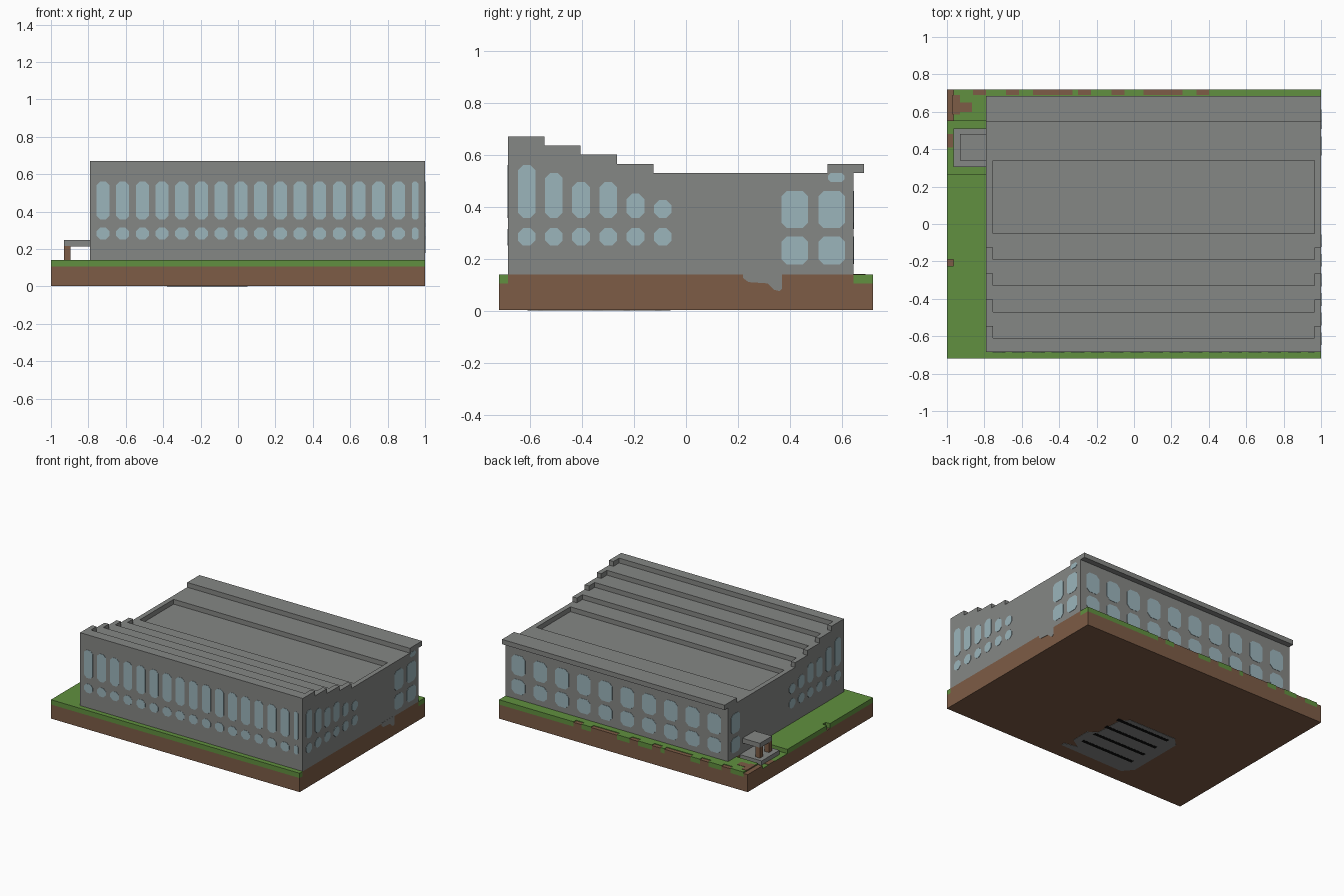
import bpy
import bmesh

cube = bpy.data.objects.get("Cube")
if cube:
    bpy.data.objects.remove(cube)


def material(name, rgb):
    m = bpy.data.materials.new(name)
    m.use_nodes = True
    m.diffuse_color = (*rgb, 1)
    m.node_tree.nodes["Principled BSDF"].inputs["Base Color"].default_value = (*rgb, 1)
    return m


GREY = material("stone grey", (0.235, 0.241, 0.233))
BROWN = material("soil brown", (0.205, 0.107, 0.061))
GREEN = material("grass green", (0.119, 0.279, 0.05))
GLASS = material("window blue", (0.33, 0.462, 0.5))
BLACK = material("slot black", (0.004, 0.004, 0.004))


def prism(bm, pts, axis, a, b):
    """Extrude a 2D outline along an axis; outline is (y,z), (x,z) or (x,y)."""
    def place(p, t):
        return {"x": (t, p[0], p[1]), "y": (p[0], t, p[1]), "z": (p[0], p[1], t)}[axis]
    face = bm.faces.new([bm.verts.new(place(p, a)) for p in pts])
    top = bmesh.ops.extrude_face_region(bm, geom=[face])
    for v in top["geom"]:
        if isinstance(v, bmesh.types.BMVert):
            v.co["xyz".index(axis)] = b


def box(bm, x0, x1, y0, y1, z0, z1):
    prism(bm, [(x0, y0), (x1, y0), (x1, y1), (x0, y1)], "z", z0, z1)


def finish(bm, name, mat):
    bmesh.ops.recalc_face_normals(bm, faces=bm.faces[:])
    mesh = bpy.data.meshes.new(name)
    bm.to_mesh(mesh)
    bm.free()
    mesh.materials.append(mat)
    obj = bpy.data.objects.new(name, mesh)
    bpy.context.collection.objects.link(obj)


def boxes(name, mat, items):
    bm = bmesh.new()
    for item in items:
        box(bm, *item)
    finish(bm, name, mat)


def pane(bm, axis, at, centre, width, z0, z1, cut=0.02):
    """Thin window plate with chamfered corners."""
    l, r = centre - width / 2, centre + width / 2
    c = min(cut, width * 0.3, (z1 - z0) * 0.35)
    pts = [(l + c, z0), (r - c, z0), (r, z0 + c), (r, z1 - c),
           (r - c, z1), (l + c, z1), (l, z1 - c), (l, z0 + c)]
    prism(bm, pts, axis, at - 0.002, at + 0.002)


# Main measurements
LEFT, RIGHT, FRONT, BACK = -0.79, 1.0, -0.685, 0.645
EDGE, SOIL, GROUND, STEP = 0.72, 0.105, 0.14, 0.035

# Soil block, with the footing under the building
boxes("soil_base", BROWN, [(-1, 1, -EDGE, EDGE, 0.003, SOIL),
                           (LEFT, RIGHT, FRONT, BACK, SOIL, GROUND)])

# Grass around the building, with a sunken entrance plot and a small notch
boxes("grass", GREEN, [
    (-1, 1, -EDGE, FRONT, SOIL, GROUND),
    (-0.965, LEFT, FRONT, 0.265, SOIL, GROUND),
    (-1, -0.965, FRONT, -0.225, SOIL, GROUND),
    (-1, -0.965, -0.19, 0.265, SOIL, GROUND),
    (-0.965, LEFT, 0.55, 0.69, SOIL, GROUND),
    (LEFT, 1, BACK, 0.69, SOIL, GROUND),
    (-1, LEFT, 0.265, 0.55, SOIL, SOIL + 0.004),
])

# Rear edge alternating between grass and bare soil
bare = [(-0.86, -0.79), (-0.685, -0.615), (-0.54, -0.33), (-0.3, -0.23),
        (-0.12, -0.05), (0.05, 0.26), (0.335, 0.4)]
starts = [-0.965] + [b for a, b in bare]
ends = [a for a, b in bare] + [1]
boxes("rear_grass_edge", GREEN, [(a, b, 0.69, EDGE, SOIL, GROUND)
                                 for a, b in zip(starts, ends)])
boxes("rear_bare_edge", BROWN, [(a, b, 0.69, EDGE, SOIL, GROUND - 0.004)
                                for a, b in bare])

# Bare soil patches at the rear right corner
boxes("corner_soil", BROWN, [
    (-1, -0.965, 0.55, EDGE, SOIL, GROUND - 0.01),
    (-0.97, -0.93, 0.585, 0.69, GROUND - 0.004, GROUND + 0.002),
    (-0.93, -0.865, 0.6, 0.65, GROUND - 0.004, GROUND + 0.002),
    (-1, -0.967, 0.41, 0.48, SOIL, SOIL + 0.007),
])


def roof_outline(first, last, low):
    """Side outline of the building: stepped roof, optional sunken deck."""
    pts = [(FRONT, GROUND), (FRONT, 0.67)]
    y, z = first, 0.67
    for _ in range(4):
        pts += [(y, z), (y, z - STEP)]
        y, z = y + 0.14, z - STEP
    if low:
        pts += [(-0.05, z), (-0.05, z - STEP), (last, z - STEP), (last, z)]
    return pts + [(BACK, z), (BACK, GROUND)]


# Building shell: side parapets and the stepped roof between them
bm = bmesh.new()
for a, b in ((LEFT, LEFT + STEP), (RIGHT - STEP, RIGHT)):
    prism(bm, roof_outline(-0.545, 0.34, False), "x", a, b)
prism(bm, roof_outline(-0.61, 0.34, True), "x", LEFT + STEP, RIGHT - STEP)
finish(bm, "building", GREY)
boxes("rear_cornice", GREY, [(LEFT, RIGHT, 0.545, 0.685, 0.53, 0.565)])

# Exposed foundation on the left side
bm = bmesh.new()
prism(bm, [(0.22, 0.145), (0.22, 0.125), (0.24, 0.11), (0.315, 0.105), (0.34, 0.08),
           (0.36, 0.075), (0.37, 0.085), (0.37, 0.145)], "x", 0.997, 1.001)
finish(bm, "exposed_foundation", GREY)

# Front windows
bm = bmesh.new()
for i in range(17):
    x, w = (-0.722 + i * 0.1053, 0.07) if i < 16 else (0.947, 0.035)
    pane(bm, "y", FRONT, x, w, 0.357, 0.56)
    pane(bm, "y", FRONT, x, w, 0.25, 0.315)
finish(bm, "front_windows", GLASS)

# Rear windows
bm = bmesh.new()
for i in range(10):
    x = -0.68 + i * 0.175
    pane(bm, "y", BACK, x, 0.11, 0.315, 0.46, 0.025)
    pane(bm, "y", BACK, x, 0.11, 0.18, 0.285, 0.025)
finish(bm, "rear_windows", GLASS)

# Side windows, whose tops follow the roof steps
for name, at, columns in (("left_windows", RIGHT, (0.418, 0.56)),
                          ("right_windows", LEFT, (0.56,))):
    bm = bmesh.new()
    for i, top in enumerate((0.56, 0.53, 0.495, 0.495, 0.45, 0.425)):
        y = -0.613 + i * 0.1047
        pane(bm, "x", at, y, 0.068, 0.357, top)
        pane(bm, "x", at, y, 0.068, 0.25, 0.318)
    for y in columns:
        pane(bm, "x", at, y, 0.102, 0.318, 0.46)
        pane(bm, "x", at, y, 0.102, 0.178, 0.285)
    if at == RIGHT:
        pane(bm, "x", at, 0.578, 0.065, 0.495, 0.53)
    finish(bm, name, GLASS)

# Entrance porch
boxes("porch_slab", GREY, [(-0.965, LEFT, 0.305, 0.51, SOIL, GROUND)])
boxes("porch_posts", BROWN, [(-0.93, -0.895, y, y + STEP, GROUND, 0.215)
                             for y in (0.34, 0.445)])
boxes("porch_canopy", GREY, [(-0.93, LEFT, 0.34, 0.48, 0.212, 0.247)])

# Stone grating on the underside
bm = bmesh.new()
prism(bm, [(0.12, -0.6), (0.12, -0.57), (0.02, -0.55), (0.1, -0.5), (0.1, -0.36),
           (0.04, -0.32), (0.03, -0.12), (-0.02, -0.06), (-0.4, -0.06),
           (-0.46, -0.12), (-0.46, -0.54), (-0.4, -0.61)], "z", 0.001, 0.005)
finish(bm, "underside_grating", GREY)
boxes("grating_slots", BLACK, [(-0.38, 0.05, y, y + 0.025, 0, 0.004)
                               for y in (-0.48, -0.36, -0.24, -0.12)])
